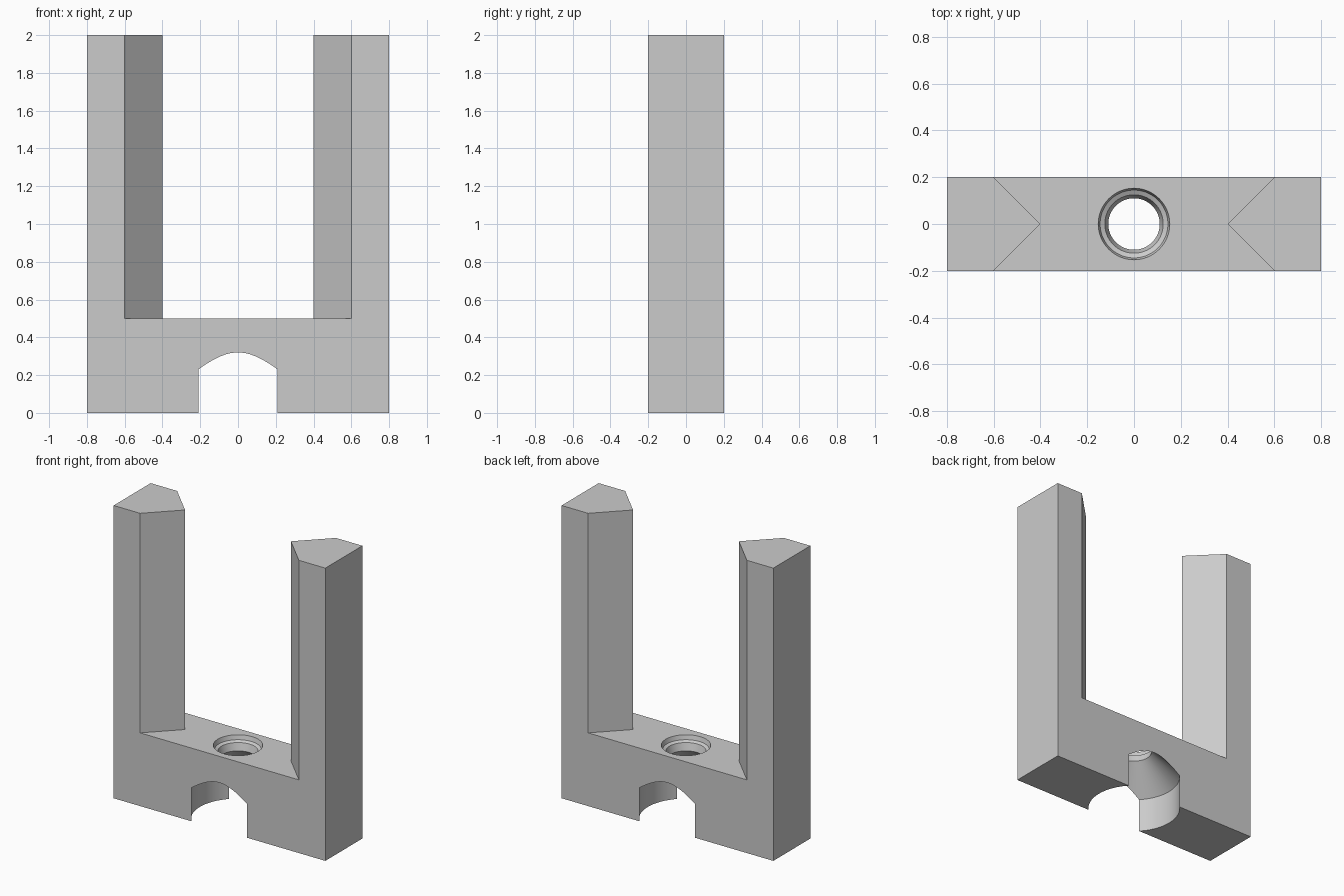
import bpy, bmesh, math
from mathutils import Matrix, Vector

if "Cube" in bpy.data.objects:
    bpy.data.objects.remove(bpy.data.objects["Cube"], do_unlink=True)

HALF_W, HALF_D, SHOULDER, TIP = 0.8, 0.2, 0.6, 0.4
BASE_H, TOTAL_H = 0.5, 2.0

grey = bpy.data.materials.new("plain grey")
grey.use_nodes = True
colour = (0.6, 0.6, 0.6, 1)
grey.diffuse_color = colour
grey.node_tree.nodes["Principled BSDF"].inputs["Base Color"].default_value = colour


def add_object(name, bm):
    bmesh.ops.recalc_face_normals(bm, faces=bm.faces[:])
    mesh = bpy.data.meshes.new(name)
    bm.to_mesh(mesh)
    bm.free()
    mesh.materials.append(grey)
    obj = bpy.data.objects.new(name, mesh)
    bpy.context.collection.objects.link(obj)
    return obj


def raise_faces(bm, faces, height):
    """Extrude faces straight up and return the new caps."""
    made = bmesh.ops.extrude_face_region(bm, geom=faces)["geom"]
    bmesh.ops.translate(bm, vec=(0, 0, height),
                        verts=[g for g in made if isinstance(g, bmesh.types.BMVert)])
    return [g for g in made if isinstance(g, bmesh.types.BMFace)]


# Base with two pointed uprights, raised from one floor plan
bm = bmesh.new()


def leg_plan(s):
    points = [(HALF_W, -HALF_D), (HALF_W, HALF_D), (SHOULDER, HALF_D),
              (TIP, 0), (SHOULDER, -HALF_D)]
    return [bm.verts.new((s * x, y, 0)) for x, y in points]


left, right = leg_plan(1), leg_plan(-1)
bm.faces.new(left)
bm.faces.new(right[::-1])
bm.faces.new(left[2:] + right[:1:-1])
plan = bm.faces[:]
caps = raise_faces(bm, plan, BASE_H)
legs = [f for f in caps if abs(f.calc_center_median().x) > TIP]
raise_faces(bm, legs, TOTAL_H - BASE_H)
# Remove leftover hidden plan faces only if they are enclosed, then merge flat faces
bmesh.ops.delete(bm, geom=[f for f in bm.faces if all(len(e.link_faces) > 2 for e in f.edges)],
                 context='FACES')
bmesh.ops.recalc_face_normals(bm, faces=bm.faces[:])
bmesh.ops.dissolve_limit(bm, angle_limit=math.radians(1), verts=bm.verts[:], edges=bm.edges[:])
bracket = add_object("forked_bracket", bm)

# Stepped bore: wide socket, cone, throat, and shallow seat on top
profile = [(0, -0.1), (0.29, -0.1), (0.29, 0.23), (0.11, 0.41), (0.125, 0.46),
           (0.145, 0.47), (0.153, 0.5), (0.153, 0.6), (0, 0.6)]
bm = bmesh.new()
verts = [bm.verts.new((r, 0, z)) for r, z in profile]
edges = [bm.edges.new(pair) for pair in zip(verts, verts[1:])]
bmesh.ops.spin(bm, geom=verts + edges, axis=(0, 0, 1), cent=(0, 0, 0),
               angle=math.tau, steps=64)
bmesh.ops.remove_doubles(bm, verts=bm.verts[:], dist=0.0005)
cutter = add_object("bore_cutter", bm)
cutter.hide_render = True

# Cut the bore and smooth its curved walls
cut = bracket.modifiers.new("bore", 'BOOLEAN')
cut.operation, cut.solver, cut.object = 'DIFFERENCE', 'EXACT', cutter
bpy.ops.object.select_all(action='DESELECT')
bracket.select_set(True)
bpy.context.view_layer.objects.active = bracket
bpy.ops.object.modifier_apply(modifier=cut.name)
bpy.data.objects.remove(cutter, do_unlink=True)
bpy.ops.object.shade_smooth_by_angle(angle=math.radians(20))
